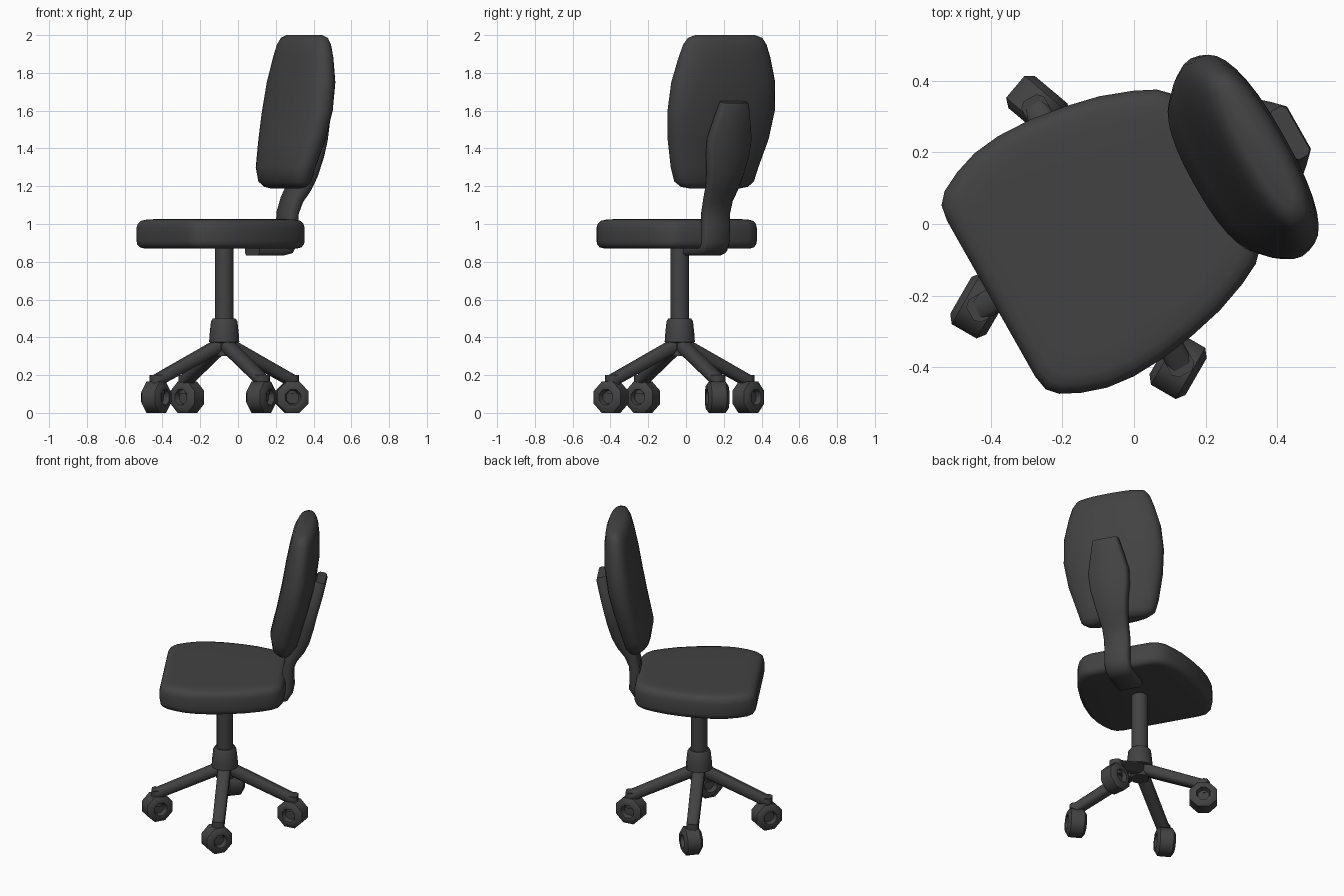
import bpy, bmesh, math
from mathutils import Vector, Matrix

if "Cube" in bpy.data.objects:
    bpy.data.objects.remove(bpy.data.objects["Cube"])

mat = bpy.data.materials.new("charcoal")
mat.diffuse_color = (0.055, 0.055, 0.055, 1)
mat.use_nodes = True
mat.node_tree.nodes["Principled BSDF"].inputs["Base Color"].default_value = mat.diffuse_color

# Chair frame: local +x points to the chair's back, origin on the column
CHAIR = Matrix.Translation((-0.073, -0.033, 0)) @ Matrix.Rotation(math.radians(29.5), 4, 'Z')


def loft(name, rings, matrix=CHAIR, angle=40):
    """Skin equal-length rings into a closed, capped, smooth shaded body."""
    bm = bmesh.new()
    rows = [[bm.verts.new(matrix @ Vector(p)) for p in r] for r in rings]
    n = len(rows[0])
    for a, b in zip(rows, rows[1:]):
        for i in range(n):
            j = (i + 1) % n
            bm.faces.new((a[i], a[j], b[j], b[i]))
    bm.faces.new(rows[0])
    bm.faces.new(rows[-1])
    bmesh.ops.recalc_face_normals(bm, faces=bm.faces)
    me = bpy.data.meshes.new(name)
    bm.to_mesh(me)
    bm.free()
    me.shade_smooth()
    me.set_sharp_from_angle(angle=math.radians(angle))
    me.materials.append(mat)
    ob = bpy.data.objects.new(name, me)
    bpy.context.collection.objects.link(ob)
    return ob


def lathe(name, profile, sides, matrix=CHAIR, phase=0.0, angle=40):
    """Revolve (radius, height) points around local z."""
    rings = []
    for r, h in profile:
        rings.append([(r * math.cos(phase + math.tau * i / sides),
                       r * math.sin(phase + math.tau * i / sides), h) for i in range(sides)])
    return loft(name, rings, matrix, angle)


def strap(name, path, matrix=CHAIR):
    """Chamfered bar along (x, z, half width, half thickness) points."""
    rings = []
    for k, (x, z, w, t) in enumerate(path):
        p, q = path[max(k - 1, 0)], path[min(k + 1, len(path) - 1)]
        d = Vector((q[0] - p[0], q[1] - p[1])).normalized()
        nx, nz = -d.y, d.x
        c = t * 0.45
        sec = [(w, t - c), (w - c, t), (c - w, t), (-w, t - c),
               (-w, c - t), (c - w, -t), (w - c, -t), (w, c - t)]
        rings.append([(x + nx * s, v, z + nz * s) for v, s in sec])
    return loft(name, rings, matrix, 50)


# Seat cushion: mirrored half outline, rounded over at top and bottom
half = [(-0.37, 0.10), (-0.37, 0.25), (-0.362, 0.295), (-0.335, 0.325), (-0.28, 0.353),
        (-0.21, 0.376), (-0.13, 0.385), (-0.03, 0.381), (0.07, 0.366), (0.17, 0.343),
        (0.26, 0.31), (0.32, 0.28), (0.355, 0.245), (0.37, 0.20), (0.372, 0.08)]
outline = half + [(x, -y) for x, y in reversed(half)]
levels = [(0.87, 0.035), (0.877, 0.014), (0.893, 0.003), (0.91, 0), (0.98, 0),
          (1.002, 0.006), (1.017, 0.02), (1.024, 0.045), (1.026, 0.09)]
loft("seat", [[(x * (1 - s / 0.37), 0.008 + y * (1 - s / 0.38), z) for x, y in outline]
              for z, s in levels])

# Backrest cushion: superellipse sections (height, half width, front, back)
sections = [(1.188, 0.15, 0.35, 0.40), (1.197, 0.20, 0.32, 0.425), (1.225, 0.235, 0.292, 0.445),
            (1.30, 0.257, 0.28, 0.468), (1.45, 0.298, 0.315, 0.51), (1.60, 0.317, 0.345, 0.545),
            (1.75, 0.307, 0.37, 0.565), (1.88, 0.272, 0.395, 0.565), (1.95, 0.247, 0.412, 0.558),
            (1.985, 0.222, 0.43, 0.545), (2.0, 0.18, 0.455, 0.52)]
N = 32
rings = []
for z, w, f, b in sections:
    ring = []
    for i in range(N):
        c, s = math.cos(math.tau * i / N), math.sin(math.tau * i / N)
        e = 2 / 2.4
        ring.append(((f + b) / 2 + (b - f) / 2 * math.copysign(abs(c) ** e, c),
                     w * math.copysign(abs(s) ** e, s), z))
    rings.append(ring)
loft("backrest", rings, angle=60)

# Bracket from under the seat up behind the backrest
strap("back_bracket", [
    (0.17, 0.866, 0.078, 0.034), (0.32, 0.866, 0.078, 0.034), (0.36, 0.875, 0.078, 0.036),
    (0.381, 0.91, 0.078, 0.036), (0.382, 1.0, 0.078, 0.032), (0.386, 1.06, 0.078, 0.032),
    (0.412, 1.13, 0.08, 0.034), (0.455, 1.195, 0.09, 0.036), (0.485, 1.26, 0.102, 0.036),
    (0.512, 1.36, 0.121, 0.036), (0.533, 1.45, 0.125, 0.036), (0.56, 1.55, 0.102, 0.036),
    (0.58, 1.625, 0.083, 0.034), (0.584, 1.645, 0.078, 0.026)])

# Column and hub
lathe("column", [(0.05, 0.45), (0.05, 0.9)], 16)
lathe("hub", [(0.055, 0.3), (0.058, 0.37), (0.08, 0.375), (0.078, 0.41),
              (0.07, 0.485), (0.06, 0.5)], 12)

# Four legs with end blocks
for k in range(4):
    m = CHAIR @ Matrix.Rotation(k * math.pi / 2, 4, 'Z')
    strap(f"leg_{k + 1}", [(0.02, 0.362, 0.038, 0.034), (0.41, 0.172, 0.036, 0.03)], m)
    strap(f"caster_stem_{k + 1}", [(0.408, 0.10, 0.036, 0.034), (0.408, 0.2, 0.036, 0.034)], m)

# Casters: eight-sided wheels with recessed hubs (x, y, axle direction)
R = 0.0825 / math.cos(math.pi / 8)
wheel = [(0.036, 0.025), (0.044, 0.055), (0.064, 0.058), (R, 0.04)]
wheel += [(r, -h) for r, h in reversed(wheel)]
for k, (x, y, a) in enumerate([(0.285, 0.165, -82), (-0.268, 0.33, 50),
                               (-0.433, -0.228, -30), (0.123, -0.397, -30)]):
    m = (Matrix.Translation((x, y, 0.0825)) @ Matrix.Rotation(math.radians(a), 4, 'Z')
         @ Matrix.Rotation(math.pi / 2, 4, 'Y'))
    lathe(f"caster_{k + 1}", wheel, 8, m, math.pi / 8, 50)
